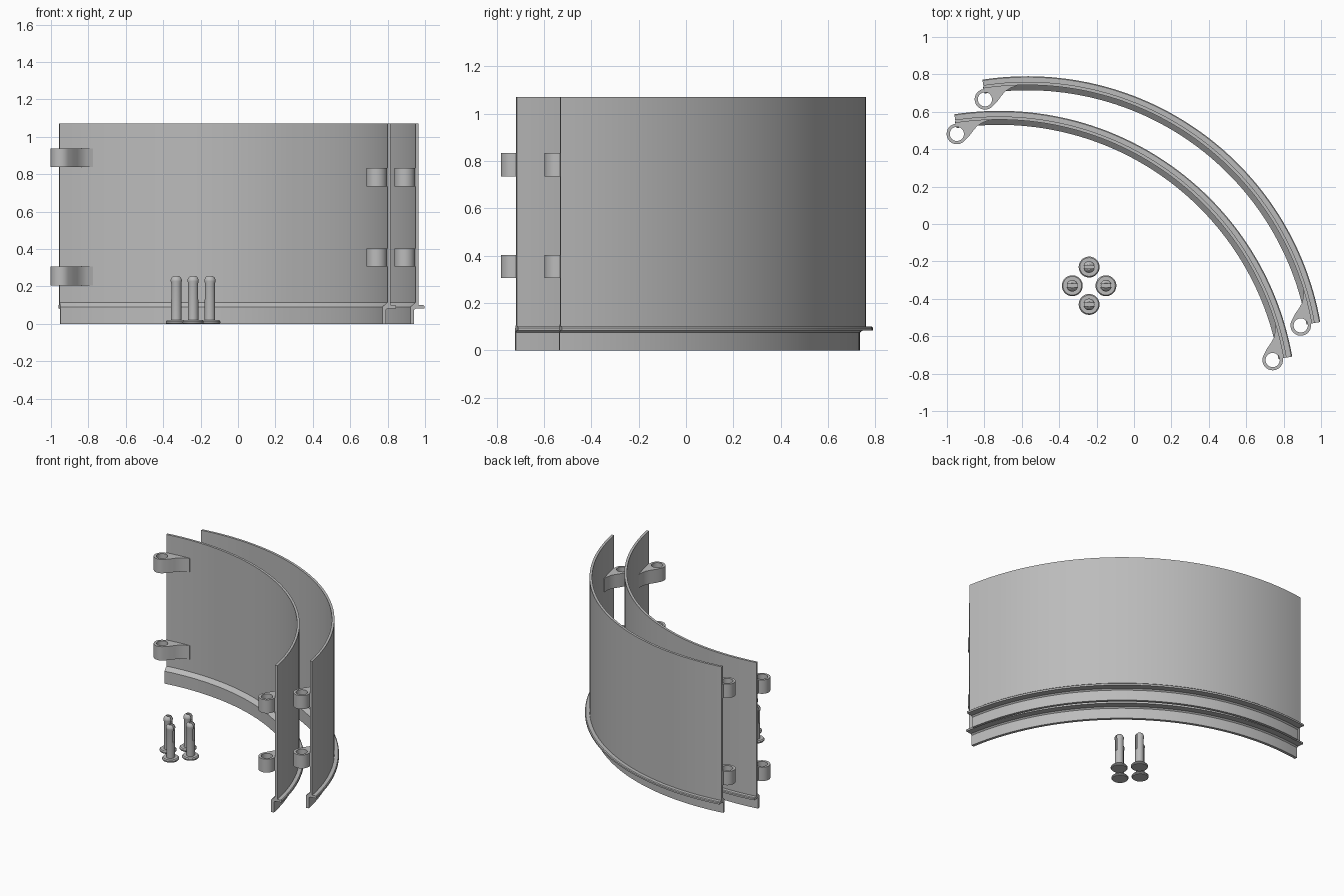
import bpy, bmesh, math
from mathutils import Vector

if "Cube" in bpy.data.objects:
    bpy.data.objects.remove(bpy.data.objects["Cube"])

grey = bpy.data.materials.new("mid grey")
grey.diffuse_color = (0.5, 0.5, 0.5, 1)
grey.use_nodes = True
grey.node_tree.nodes["Principled BSDF"].inputs["Base Color"].default_value = grey.diffuse_color


def finish(obj, angle=30):
    obj.data.materials.clear()
    obj.data.materials.append(grey)
    bpy.ops.object.select_all(action='DESELECT')
    obj.select_set(True)
    bpy.context.view_layer.objects.active = obj
    bpy.ops.object.shade_smooth_by_angle(angle=math.radians(angle))


def mesh_object(name, bm, loc=(0, 0, 0)):
    bmesh.ops.remove_doubles(bm, verts=bm.verts, dist=1e-5)
    bmesh.ops.recalc_face_normals(bm, faces=bm.faces)
    me = bpy.data.meshes.new(name)
    bm.to_mesh(me)
    bm.free()
    obj = bpy.data.objects.new(name, me)
    bpy.context.collection.objects.link(obj)
    obj.location = loc
    return obj


def sweep(profile, start, end, steps, closed):
    """Turn an (r, z) profile about z; closed profiles get end caps."""
    bm = bmesh.new()
    rings = []
    for i in range(steps + 1):
        a = math.radians(start + (end - start) * i / steps)
        rings.append([bm.verts.new((r * math.cos(a), r * math.sin(a), z)) for r, z in profile])
    n = len(profile)
    for a, b in zip(rings, rings[1:]):
        for j in range(n if closed else n - 1):
            k = (j + 1) % n
            bm.faces.new((a[j], b[j], b[k], a[k]))
    if closed:
        bm.faces.new(rings[0])
        bm.faces.new(rings[-1])
    return bm


# Wall section: skirt, outward lip, thin wall and sloped inner ledge
START, END = 10.0, 98.7
SECTION = [(1.515, 0), (1.535, 0), (1.535, 0.075), (1.545, 0.083), (1.59, 0.083),
           (1.59, 0.095), (1.585, 0.1), (1.56, 0.1), (1.56, 1.07), (1.543, 1.07),
           (1.543, 0.115), (1.515, 0.09)]
PIVOT_R, LUG_R, HOLE_R = 1.484, 0.055, 0.038


def lug_outline():
    """Teardrop: u runs along the wall, v runs outward to it."""
    pts = []
    for i in range(21):
        a = math.radians(90 + 215 * i / 20)
        pts.append((LUG_R * math.cos(a), LUG_R * math.sin(a)))
    pts += [(0.065, -0.02), (0.09, 0.005), (0.115, 0.026), (0.145, 0.039), (0.18, 0.046),
            (0.18, 0.054), (0.12, 0.06), (0.06, 0.064), (0, 0.066)]
    return pts


HOLE = [(HOLE_R * math.cos(i * math.tau / 28), HOLE_R * math.sin(i * math.tau / 28))
        for i in range(28)]


def lug(name, centre, angle, side, z0, z1):
    a = math.radians(angle)
    out = Vector((math.cos(a), math.sin(a)))
    along = Vector((-math.sin(a), math.cos(a))) * side
    cu = bpy.data.curves.new(name, 'CURVE')
    cu.dimensions = '2D'
    cu.fill_mode = 'BOTH'
    cu.extrude = (z1 - z0) / 2
    for loop in (lug_outline(), HOLE):
        sp = cu.splines.new('POLY')
        sp.points.add(len(loop) - 1)
        sp.use_cyclic_u = True
        for p, (u, v) in zip(sp.points, loop):
            q = along * u + out * v
            p.co = (q.x, q.y, 0, 1)
    obj = bpy.data.objects.new(name, cu)
    bpy.context.collection.objects.link(obj)
    pivot = out * PIVOT_R
    obj.location = (centre[0] + pivot.x, centre[1] + pivot.y, (z0 + z1) / 2)
    bpy.ops.object.select_all(action='DESELECT')
    obj.select_set(True)
    bpy.context.view_layer.objects.active = obj
    bpy.ops.object.convert(target='MESH')
    obj = bpy.context.view_layer.objects.active
    bm = bmesh.new()
    bm.from_mesh(obj.data)
    bmesh.ops.remove_doubles(bm, verts=bm.verts, dist=1e-5)
    bmesh.ops.recalc_face_normals(bm, faces=bm.faces)
    bm.to_mesh(obj.data)
    bm.free()
    finish(obj)


# Two curved panels with interleaving hinge lugs at each end
for label, centre in (("back", (-0.57, -0.80)), ("front", (-0.72, -0.985))):
    panel = mesh_object(label + "_panel", sweep(SECTION, START, END, 60, True), (*centre, 0))
    finish(panel)
    for z0, z1 in ((0.205, 0.305), (0.838, 0.938)):
        lug(label + "_left_lug", centre, 98.8, -1, z0, z1)
    for z0, z1 in ((0.305, 0.402), (0.735, 0.833)):
        lug(label + "_right_lug", centre, 10.0, 1, z0, z1)

# Four split hinge pins
PIN = [(0, 0), (0.052, 0), (0.056, 0.005), (0.056, 0.012), (0.05, 0.019), (0.028, 0.019),
       (0.028, 0.215), (0.031, 0.228), (0.031, 0.236), (0.024, 0.25), (0.015, 0.256), (0, 0.256)]
for x, y in ((-0.24, -0.23), (-0.33, -0.33), (-0.15, -0.33), (-0.24, -0.43)):
    pin = mesh_object("hinge_pin", sweep(PIN, 0, 360, 28, False), (x, y, 0))
    finish(pin)
    bpy.ops.mesh.primitive_cube_add(size=1, location=(x, y, 0.22))
    slot = bpy.context.object
    slot.name = "pin_slot_cutter"
    slot.scale = (0.1, 0.016, 0.18)
    slot.hide_render = True
    slot.hide_set(True)
    cut = pin.modifiers.new("slot", 'BOOLEAN')
    cut.operation = 'DIFFERENCE'
    cut.solver = 'EXACT'
    cut.object = slot
